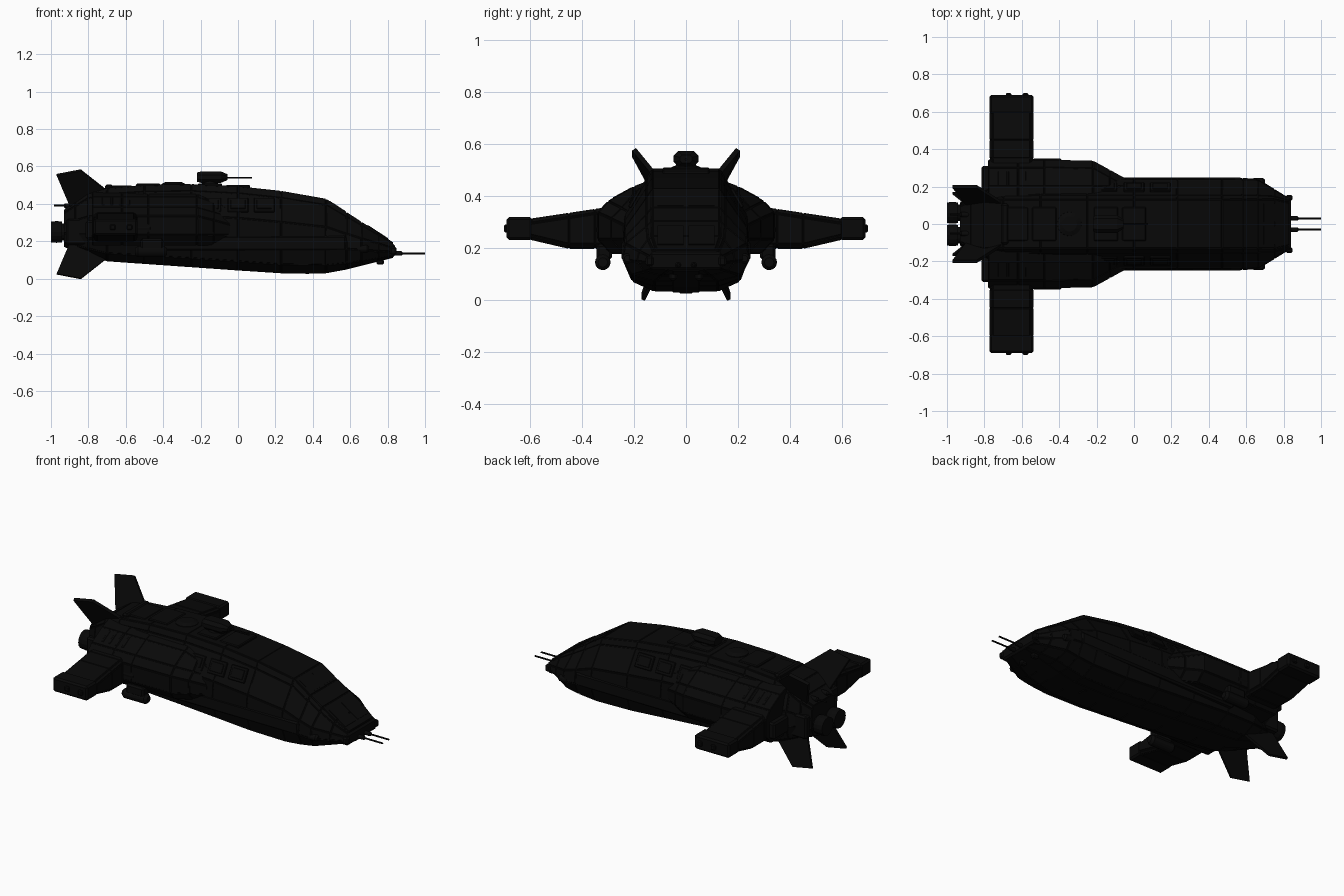
import bpy, bmesh, math
from mathutils import Vector, Matrix

if "Cube" in bpy.data.objects:
    bpy.data.objects.remove(bpy.data.objects["Cube"])

black = bpy.data.materials.new("hull black")
black.use_nodes = True
shade = (.0025, .0025, .0025, 1)
black.diffuse_color = shade
black.node_tree.nodes["Principled BSDF"].inputs["Base Color"].default_value = shade


def finish(name, bm, mirror, bevel=None):
    """Turn a bmesh into a black object, mirrored across the centre line if asked."""
    bmesh.ops.recalc_face_normals(bm, faces=bm.faces)
    mesh = bpy.data.meshes.new(name)
    bm.to_mesh(mesh)
    bm.free()
    mesh.materials.append(black)
    part = bpy.data.objects.new(name, mesh)
    bpy.context.collection.objects.link(part)
    if bevel:
        modifier = part.modifiers.new("bevel", "BEVEL")
        modifier.width = bevel
        modifier.segments = 1
    if mirror:
        modifier = part.modifiers.new("mirror", "MIRROR")
        modifier.use_axis = (False, True, False)
        modifier.use_mirror_merge = False


def loft(name, rings, mirror=False, panelled=False):
    """Skin a row of equal rings, optionally raising each side face as a panel."""
    bm = bmesh.new()
    rows = [[bm.verts.new(point) for point in ring] for ring in rings]
    sides = []
    for near, far in zip(rows, rows[1:]):
        for i in range(len(near)):
            sides.append(bm.faces.new((near[i - 1], near[i], far[i], far[i - 1])))
    bm.faces.new(rows[0])
    bm.faces.new(rows[-1])
    bmesh.ops.recalc_face_normals(bm, faces=bm.faces)
    if panelled:
        bmesh.ops.inset_individual(bm, faces=sides, thickness=.003, depth=0)
        bmesh.ops.inset_individual(bm, faces=sides, thickness=.003, depth=.003)
    finish(name, bm, mirror)


def box(name, centre, size, mirror=False, tilt=0):
    bm = bmesh.new()
    bmesh.ops.create_cube(bm, size=1)
    place = Matrix.Translation(centre) @ Matrix.Rotation(tilt, 4, "X")
    bmesh.ops.transform(bm, verts=bm.verts, matrix=place @ Matrix.Diagonal((*size, 1)))
    finish(name, bm, mirror, bevel=min(.01, min(size) / 4))


def rod(name, back, front, radius, y, z, ends=.6):
    """Round bar along the ship with chamfered ends, mirrored when off centre."""
    def circle(x, r):
        angles = [math.tau * i / 16 for i in range(16)]
        return [(x, y + r * math.cos(a), z + r * math.sin(a)) for a in angles]
    cut = radius / 2
    loft(name, [circle(back, radius * ends), circle(back + cut, radius),
                circle(front - cut, radius), circle(front, radius * ends)], mirror=y > 0)


def plate(name, outline, thickness):
    """Flat mirrored polygon thickened both ways along its normal."""
    points = [Vector(p) for p in outline]
    normal = (points[1] - points[0]).cross(points[2] - points[0]).normalized()
    offset = normal * thickness / 2
    loft(name, [[p - offset for p in points], [p + offset for p in points]], mirror=True)


# Hull lines as rules along the length
def roof(x):
    return min(.503 - .13 * (x + .3) ** 2, .73 - .65 * x, 1 + .68 * x)


def belly(x):
    return max(.035, .05 - .07 * x, .25 * x - .09, -.15 - .35 * x)


def beam(x):
    return min(.243, .65 - .62 * x, .57 + .49 * x)


def hull_ring(x):
    top, low, wide = roof(x), belly(x), beam(x)
    flat = min(.14, wide * .9)
    tall = top - low
    half = [(flat * .93, top), (flat + (wide - flat) / 10, top - tall / 12),
            (wide * .96, low + tall * .62), (wide, low + tall * .35),
            (wide * .85, low + tall / 10), (wide / 2, low)]
    return [(x, y, z) for y, z in half] + [(x, -y, z) for y, z in reversed(half)]


# Main hull tapering into the tail block
stations = [-.93, -.87, -.8, -.7, -.5, -.25, 0, .23, .47, .58, .66, .75, .83]
loft("main_hull", [hull_ring(x) for x in stations], panelled=True)

# Keel strip and raised roof panels
loft("keel", [[(x, y, belly(x) + z) for y, z in ((-.05, -.006), (.05, -.006), (.06, .02), (-.06, .02))]
              for x in stations])
for x in (-.63, -.48, -.15, 0):
    box("roof_panel", (x, 0, roof(x)), (.13, .18, .02))
box("roof_step", (-.69, 0, .48), (.04, .22, .05))


# Side fairings ahead of the wing roots
def fairing_ring(x):
    out = min(.34, .215 - .55 * x)
    high = min(.435, .36 - .35 * x)
    inner = .12
    side = [(inner, high + .03), (.2, high), (out - .04, high * .87), (out, high * .77),
            (out, .235), (out - .05, .18), (inner, .18)]
    return [(x, y, z) for y, z in side]


loft("side_fairing", [fairing_ring(x) for x in (-.78, -.62, -.48, -.22, -.13, -.04)],
     mirror=True, panelled=True)
box("fairing_exhaust", (-.78, .24, .26), (.07, .14, .1), mirror=True)
rod("side_engine", -.78, -.44, .06, .285, .27)
for i in range(4):
    box("cooling_fin", (-.72 + i * .045, .24, .406), (.02, .09, .02), mirror=True, tilt=-.5)


# Thin wings, thickest at the root
def wing_ring(y):
    back, front = -.77, -.54
    top = .4 - .15 * y
    low = max(.2, .25 * y + .085)
    edge = .015
    return [(x, y, z) for x, z in (
        (back, low + edge), (back + edge, low), (front - edge, low), (front, low + edge),
        (front, top - edge), (front - edge, top), (back + edge, top), (back, top - edge))]


loft("wing", [wing_ring(y) for y in (.2, .35, .45, .6)], mirror=True, panelled=True)

# Wing tip pods with lights
box("wing_tip", (-.655, .64, .275), (.235, .1, .088), mirror=True)
for x in (-.67, -.58):
    box("tip_light", (x, .69, .275), (.03, .02, .03), mirror=True)

# Pods slung under the wing roots
rod("under_pod", -.55, -.38, .03, .32, .145)
box("pod_pylon", (-.46, .315, .185), (.12, .06, .06), mirror=True)

# Long ducts on the lower flanks
box("flank_duct", (.03, .22, .19), (1.1, .055, .08), mirror=True)

# Cabin windows on the sloping upper sides
for x in (-.145, 0, .14):
    box("window_frame", (x, .196, .393), (.11, .014, .085), mirror=True, tilt=.52)
    box("window_pane", (x, .203, .397), (.08, .008, .055), mirror=True, tilt=.52)


# Cockpit windscreen and nose armour
def roof_plate(name, back, front, thickness):
    inner, outer = .01, .11
    plate(name, [(x, y, roof(x)) for x, y in (
        (back, inner), (back, outer), (front, outer), (front, inner))], thickness)


roof_plate("windscreen", .49, .57, .009)
roof_plate("nose_armour", .69, .8, .014)

# Nose bar, twin guns and small thrusters
box("nose_block", (.81, 0, .15), (.06, .28, .07))
box("nose_corner", (.83, .14, .15), (.035, .03, .04), mirror=True)
rod("gun_sleeve", .8, .88, .012, .03, .135)
rod("gun_barrel", .85, 1, .005, .03, .135, ends=1)
rod("cheek_thruster", .63, .7, .02, .225, .16)
box("chin_sensor", (.37, 0, .04), (.03, .06, .03))
box("nose_sensor", (.76, .05, .09), (.04, .03, .03), mirror=True)


# Roof hatch: a low stepped dome
def disc(x, z, radius):
    angles = [math.tau * i / 24 for i in range(24)]
    return [(x + radius * math.cos(a), radius * math.sin(a), z) for a in angles]


loft("roof_hatch", [disc(-.345, .49, .066), disc(-.345, .507, .064), disc(-.345, .518, .04)])

# Gun turret
loft("turret_neck", [disc(-.15, .49, .05), disc(-.15, .53, .035)])


def turret_ring(x, scale):
    corners = [(.048, .012), (.03, .03), (-.03, .03), (-.048, .012)]
    ring = corners + [(-y, -z) for y, z in corners]
    return [(x, y * scale, .543 + z * scale) for y, z in ring]


loft("turret", [turret_ring(-.22, .8), turret_ring(-.2, 1), turret_ring(-.09, 1), turret_ring(-.055, .5)])
rod("turret_barrel", -.07, .075, .005, 0, .54, ends=1)

# Twin nozzles and tail aerials
rod("nozzle_neck", -.97, -.88, .045, .06, .25, ends=1)
rod("main_nozzle", -1, -.94, .058, .06, .25, ends=.95)
rod("tail_aerial", -.985, -.85, .005, .05, .392, ends=1)
rod("aerial_mount", -.93, -.83, .013, .05, .39)
box("fin_root", (-.86, .13, .25), (.12, .05, .14), mirror=True)


# Four swept tail fins, above and below the same middle height
def fin(name, up, spread, thickness):
    root = .11
    outline = [(-.97, spread, .265), (-.84, spread, .29), (-.7, root, .18), (-.78, root, .1),
               (-.9, root, .1)]
    plate(name, [(x, y, .29 + up * rise) for x, y, rise in outline], thickness)


fin("upper_fin", 1, .2, .018)
fin("lower_fin", -1, .165, .014)
